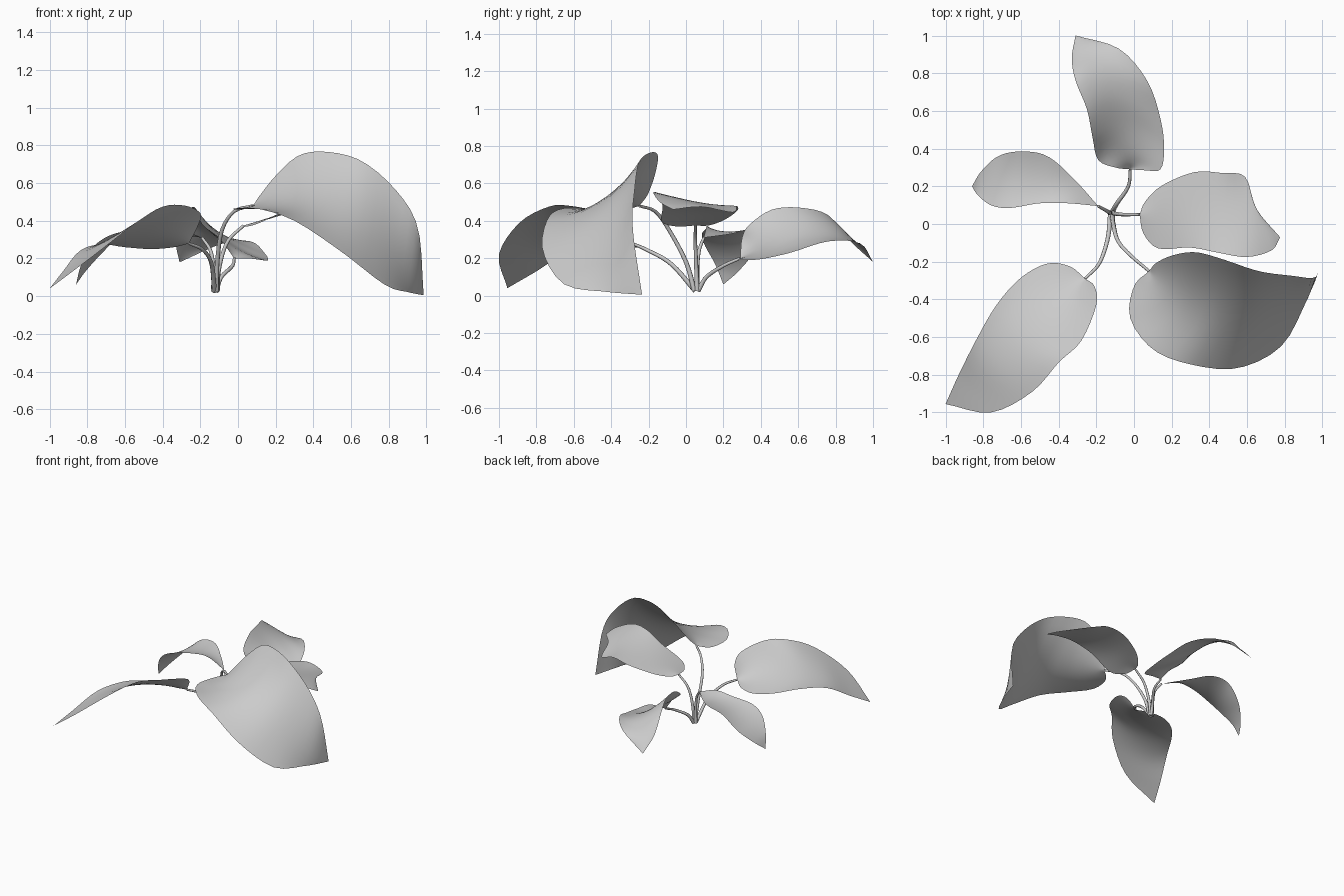
import bpy, bmesh
from mathutils import Vector


def spline(pts, t):
    # Catmull-Rom through all points, t in 0..1
    p = [Vector(q) for q in pts]
    p = [2 * p[0] - p[1]] + p + [2 * p[-1] - p[-2]]
    s = t * (len(pts) - 1)
    i = min(int(s), len(pts) - 2)
    u = s - i
    a, b, c, d = p[i:i + 4]
    return 0.5 * (2 * b + (c - a) * u + (2 * a - 5 * b + 4 * c - d) * u * u
                  + (3 * b - a - 3 * c + d) * u ** 3)


def leaf(name, base, tip, left, mid, right, rows=28, cols=12):
    # blade lofted between left edge, midrib and right edge
    rails = [[base] + r + [tip] for r in (left, mid, right)]
    bm = bmesh.new()
    grid = []
    for i in range(rows + 1):
        l, m, r = (spline(rail, i / rows) for rail in rails)
        row = []
        for j in range(cols + 1):
            v = j / cols
            co = l * (1 - v) * (1 - 2 * v) + m * 4 * v * (1 - v) + r * v * (2 * v - 1)
            row.append(bm.verts.new(co))
        grid.append(row)
    for i in range(rows):
        for j in range(cols):
            bm.faces.new((grid[i][j], grid[i][j + 1], grid[i + 1][j + 1], grid[i + 1][j]))
    bmesh.ops.remove_doubles(bm, verts=bm.verts, dist=0.0005)
    bmesh.ops.recalc_face_normals(bm, faces=bm.faces)
    if sum(f.normal.z for f in bm.faces) < 0:
        bmesh.ops.reverse_faces(bm, faces=bm.faces)
    for f in bm.faces:
        f.smooth = True
    me = bpy.data.meshes.new(name)
    bm.to_mesh(me)
    bm.free()
    bpy.context.collection.objects.link(bpy.data.objects.new(name, me))


def stem(name, pts):
    # tapered round stalk
    cu = bpy.data.curves.new(name, 'CURVE')
    cu.dimensions = '3D'
    cu.bevel_depth = 0.011
    cu.bevel_resolution = 2
    cu.use_fill_caps = True
    n = 16
    sp = cu.splines.new('POLY')
    sp.points.add(n)
    for i, q in enumerate(sp.points):
        q.co = (*spline(pts, i / n), 1)
        q.radius = 1.2 - 0.5 * i / n
    sp.use_smooth = True
    bpy.context.collection.objects.link(bpy.data.objects.new(name, cu))


# back leaf
A = (-.02, .29, .20)
stem("back_stem", [(-.115, .065, .025), (-.09, .11, .10), (-.03, .20, .16), A])
leaf("back_leaf", A, (-.31, 1.0, .18),
     [(-.10, .30, .31), (-.19, .34, .38), (-.22, .46, .46), (-.25, .61, .47), (-.31, .76, .43), (-.33, .88, .29)],
     [(-.02, .33, .23), (-.03, .40, .26), (-.05, .53, .29), (-.10, .68, .34), (-.16, .82, .34), (-.24, .93, .27)],
     [(.06, .285, .20), (.14, .29, .19), (.16, .40, .195), (.14, .56, .23), (.07, .76, .29), (-.08, .93, .28)])

# left leaf
B = (-.19, .095, .31)
stem("left_stem", [(-.13, .06, .025), (-.13, .06, .14), (-.145, .07, .24), B])
leaf("left_leaf", B, (-.86, .20, .06),
     [(-.35, .11, .37), (-.50, .11, .36), (-.66, .085, .33), (-.76, .10, .27), (-.83, .155, .17)],
     [(-.34, .17, .34), (-.49, .22, .34), (-.63, .23, .31), (-.74, .22, .24), (-.82, .21, .15)],
     [(-.32, .24, .33), (-.46, .36, .36), (-.60, .385, .34), (-.72, .36, .23), (-.81, .28, .13)])

# front left leaf
C = (-.26, -.29, .28)
stem("front_left_stem", [(-.125, .05, .025), (-.14, -.08, .17), (-.185, -.21, .245), C])
leaf("front_left_leaf", C, (-1.0, -.955, .04),
     [(-.34, -.225, .26), (-.46, -.21, .25), (-.60, -.285, .26), (-.73, -.43, .275), (-.84, -.62, .24), (-.93, -.80, .13)],
     [(-.30, -.33, .30), (-.38, -.41, .33), (-.50, -.52, .345), (-.62, -.64, .33), (-.75, -.77, .265), (-.88, -.88, .15)],
     [(-.21, -.33, .38), (-.20, -.43, .44), (-.28, -.62, .48), (-.40, -.735, .475), (-.54, -.89, .39), (-.76, -1.0, .22)])

# right leaf
D = (.03, .05, .375)
stem("right_stem", [(-.11, .06, .025), (-.10, .055, .15), (-.055, .05, .29), D])
leaf("right_leaf", D, (.775, -.07, .46),
     [(.06, .12, .375), (.15, .205, .405), (.32, .275, .455), (.47, .27, .48), (.59, .25, .445), (.65, .08, .475)],
     [(.08, .05, .39), (.16, .05, .415), (.30, .05, .465), (.45, .05, .50), (.60, .02, .505), (.70, -.03, .49)],
     [(.05, -.05, .37), (.13, -.13, .395), (.30, -.125, .48), (.46, -.155, .545), (.60, -.175, .55), (.73, -.14, .50)])

# large front right leaf
E = (.08, -.25, .48)
stem("front_right_stem", [(-.115, .045, .025), (-.11, .0, .18), (-.085, -.09, .35), (-.02, -.165, .45), E])
leaf("front_right_leaf", E, (.985, -.235, .005),
     [(.12, -.205, .54), (.21, -.165, .65), (.33, -.15, .75), (.48, -.19, .765), (.66, -.25, .715), (.84, -.275, .56), (.955, -.285, .36)],
     [(.11, -.31, .49), (.18, -.38, .50), (.30, -.44, .505), (.46, -.48, .49), (.64, -.49, .415), (.80, -.45, .28), (.93, -.36, .13)],
     [(.00, -.33, .46), (-.02, -.50, .465), (.10, -.665, .465), (.30, -.745, .40), (.55, -.765, .235), (.78, -.65, .06), (.91, -.42, .02)])
